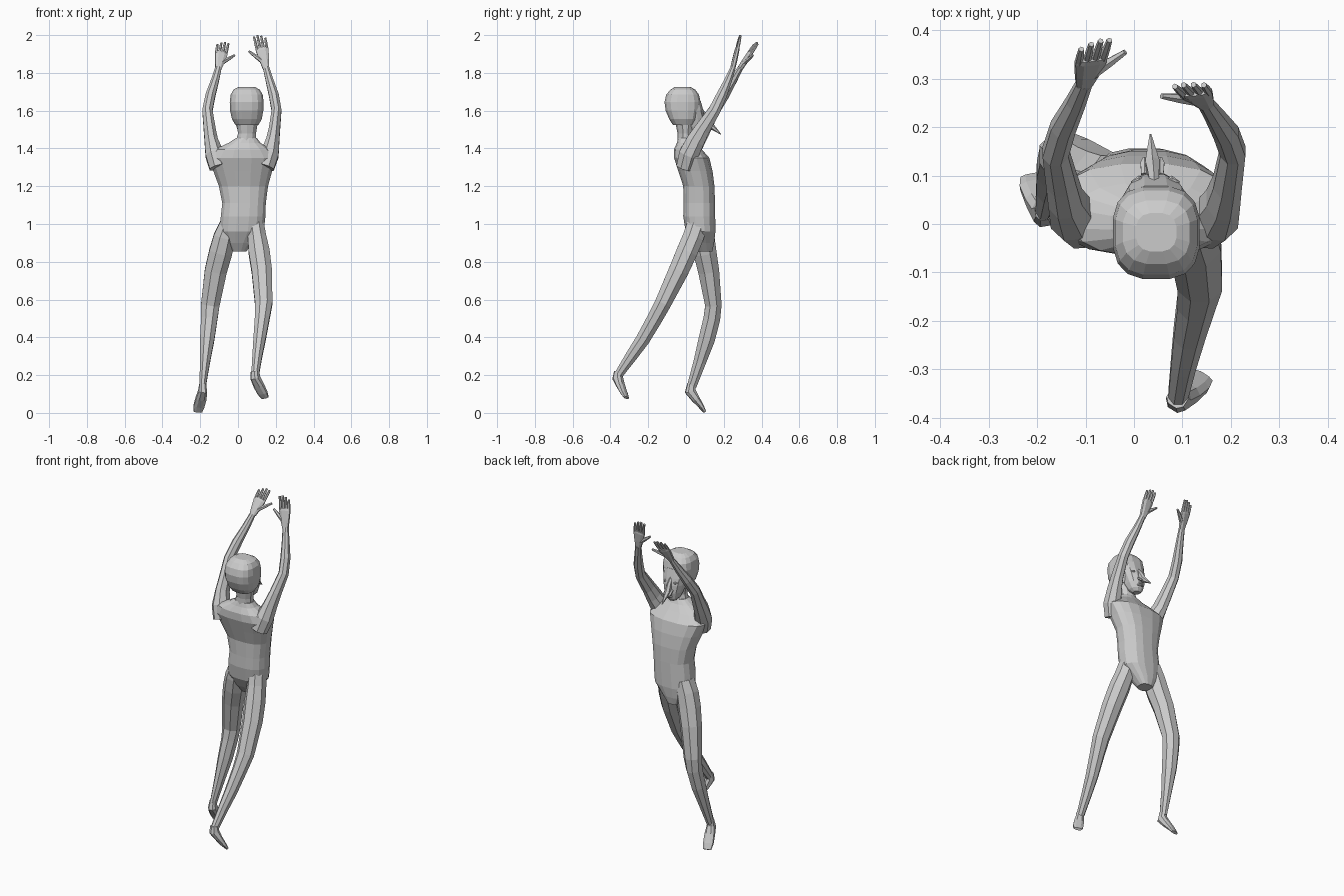
import bpy, bmesh, math
from mathutils import Vector as V


def loft(name, rings, n=8, side=None, power=1.0):
    """Skin rings (x, y, z, ru, rv). Horizontal rings if side is None,
    otherwise rings square to the path with ru measured along side."""
    bm = bmesh.new()
    pts = [V(r[:3]) for r in rings]
    loops = []
    for i, r in enumerate(rings):
        u, v = V((1, 0, 0)), V((0, 1, 0))
        if side is not None:
            t = (pts[min(i + 1, len(pts) - 1)] - pts[max(i - 1, 0)]).normalized()
            u = V(side)
            u = (u - t * u.dot(t)).normalized()
            v = t.cross(u)
        loop = []
        for k in range(n):
            a = 2 * math.pi * (k + 0.5) / n
            c, s = math.cos(a), math.sin(a)
            c = math.copysign(abs(c) ** power, c)
            s = math.copysign(abs(s) ** power, s)
            loop.append(bm.verts.new(pts[i] + u * c * r[3] + v * s * r[4]))
        loops.append(loop)
    for a, b in zip(loops, loops[1:]):
        for k in range(n):
            bm.faces.new((a[k], a[(k + 1) % n], b[(k + 1) % n], b[k]))
    bm.faces.new(loops[0][::-1])
    bm.faces.new(loops[-1])
    bmesh.ops.recalc_face_normals(bm, faces=bm.faces)
    me = bpy.data.meshes.new(name)
    bm.to_mesh(me)
    bm.free()
    ob = bpy.data.objects.new(name, me)
    bpy.context.collection.objects.link(ob)
    return ob


def hand(tag, wrist, end, side, thumb_tip):
    """Palm, four fingers and a thumb; side points towards the thumb."""
    w, e = V(wrist), V(end)
    s = V(side).normalized()
    d = e - w
    loft("palm_" + tag, [(*w, .018, .014), (*(w + d * .25), .027, .014),
                         (*(w + d * .55), .036, .012), (*(w + d * .62), .033, .009)],
         8, side, .8)
    for k, length in enumerate((.90, .97, 1.0, .97)):
        o = (k - 1.5) * .0175
        a, b = w + d * .55 + s * o, w + d * length + s * o * 1.1
        loft(f"finger_{tag}_{k + 1}", [(*a, .0085, .0085), (*a.lerp(b, .5), .008, .008),
                                       (*b, .006, .006)], 6, side)
    a, b = w + d * .22 + s * .012, V(thumb_tip)
    loft("thumb_" + tag, [(*a, .013, .013), (*a.lerp(b, .5), .0105, .0105),
                          (*b, .006, .006)], 6, (0, 1, .3))


# Torso
loft("torso", [
    (.005, .10, .855, .04, .04), (.008, .09, .90, .075, .06),
    (.02, .077, .96, .118, .08), (.027, .07, 1.04, .12, .086),
    (.032, .07, 1.11, .117, .085), (.029, .068, 1.20, .132, .084),
    (.025, .05, 1.28, .158, .092), (.022, .03, 1.35, .185, .095),
    (.023, .01, 1.395, .15, .075), (.035, .003, 1.43, .085, .052),
    (.045, .0, 1.455, .056, .042)], 16, power=.8)

# Neck
loft("neck", [(.04, .0, 1.42, .06, .045), (.048, -.002, 1.48, .05, .043),
              (.048, -.004, 1.55, .062, .055)], 10)

# Cranium
loft("cranium", [
    (.047, -.012, 1.525, .062, .058), (.047, -.014, 1.555, .080, .076),
    (.046, -.017, 1.60, .089, .092), (.046, -.018, 1.645, .091, .097),
    (.046, -.018, 1.685, .086, .088), (.046, -.017, 1.712, .070, .066),
    (.046, -.017, 1.726, .042, .040)], 16, power=.72)

# Face, ending in the chin
loft("face", [
    (.04, .070, 1.462, .020, .020), (.041, .062, 1.48, .038, .040),
    (.042, .052, 1.515, .052, .056), (.043, .042, 1.56, .064, .062),
    (.044, .034, 1.60, .072, .060), (.045, .02, 1.65, .074, .060)], 12, power=.85)

# Long pointed nose
loft("nose", [(.042, .080, 1.60, .010, .012), (.040, .105, 1.56, .014, .018),
              (.038, .125, 1.525, .017, .019), (.034, .185, 1.475, .002, .002)],
     6, (1, 0, 0))

# Lips
for i, z in enumerate((1.506, 1.494)):
    loft(f"lip_{i + 1}", [(.022, .098, z, .004, .004), (.041, .112, z, .006, .006),
                          (.060, .098, z, .004, .004)], 6, (0, 0, 1))

# Eyes and nostrils
for tag, s in (("left", -1), ("right", 1)):
    x = .044 + s * .034
    loft("eye_" + tag, [(x - .016, .086, 1.577, .002, .002), (x, .092, 1.577, .008, .009),
                        (x + .016, .086, 1.577, .002, .002)], 8, (0, 0, 1))
    x = .038 + s * .016
    loft("nostril_" + tag, [(x, .102, 1.535, .008, .006), (x, .125, 1.518, .010, .008),
                            (x, .136, 1.510, .005, .004)], 6, (1, 0, 0))

# Arms raised overhead
loft("arm_left", [
    (-.105, -.005, 1.30, .05, .05), (-.125, .015, 1.37, .052, .056),
    (-.142, .053, 1.44, .038, .052), (-.150, .090, 1.50, .034, .044),
    (-.162, .148, 1.60, .029, .034), (-.146, .200, 1.68, .028, .030),
    (-.120, .252, 1.765, .022, .022), (-.103, .290, 1.83, .018, .015)], 8, (1, 0, 0))
loft("arm_right", [
    (.145, -.005, 1.30, .05, .05), (.168, .015, 1.37, .052, .056),
    (.184, .050, 1.44, .038, .052), (.193, .085, 1.50, .032, .044),
    (.204, .150, 1.60, .028, .034), (.190, .188, 1.68, .028, .030),
    (.167, .223, 1.76, .022, .022), (.148, .250, 1.83, .018, .015)], 8, (1, 0, 0))

# Hands
hand("left", (-.103, .288, 1.825), (-.078, .376, 1.962), (1, .22, -.1), (-.018, .355, 1.893))
hand("right", (.148, .248, 1.825), (.112, .288, 2.0), (-1, -.1, -.1), (.057, .264, 1.915))

# Legs
loft("leg_left", [
    (-.050, .082, 1.00, .05, .065), (-.072, .088, .93, .062, .068),
    (-.092, .100, .85, .066, .066), (-.118, .120, .75, .063, .060),
    (-.147, .145, .57, .053, .047), (-.152, .137, .50, .047, .048),
    (-.163, .110, .39, .041, .047), (-.175, .073, .27, .029, .036),
    (-.187, .030, .14, .018, .027)], 8, (1, 0, 0))
loft("leg_right", [
    (.090, .062, 1.00, .05, .06), (.100, .038, .93, .053, .060),
    (.112, .004, .85, .060, .060), (.126, -.040, .75, .058, .057),
    (.136, -.122, .58, .050, .047), (.128, -.165, .50, .042, .044),
    (.114, -.228, .39, .035, .040), (.102, -.290, .30, .028, .034),
    (.091, -.355, .205, .022, .025)], 8, (1, 0, 0))

# Feet, toes pointing down
loft("foot_left", [(-.187, .027, .155, .018, .020), (-.187, .022, .115, .024, .030),
                   (-.196, .050, .075, .030, .022), (-.207, .080, .035, .031, .014),
                   (-.212, .098, .006, .024, .008)], 8, (1, .15, 0), .8)
loft("foot_right", [(.090, -.358, .218, .022, .022), (.092, -.362, .185, .025, .028),
                    (.110, -.346, .145, .030, .020), (.130, -.328, .105, .030, .014),
                    (.144, -.315, .080, .022, .008)], 8, (.8, -.5, .15), .8)
